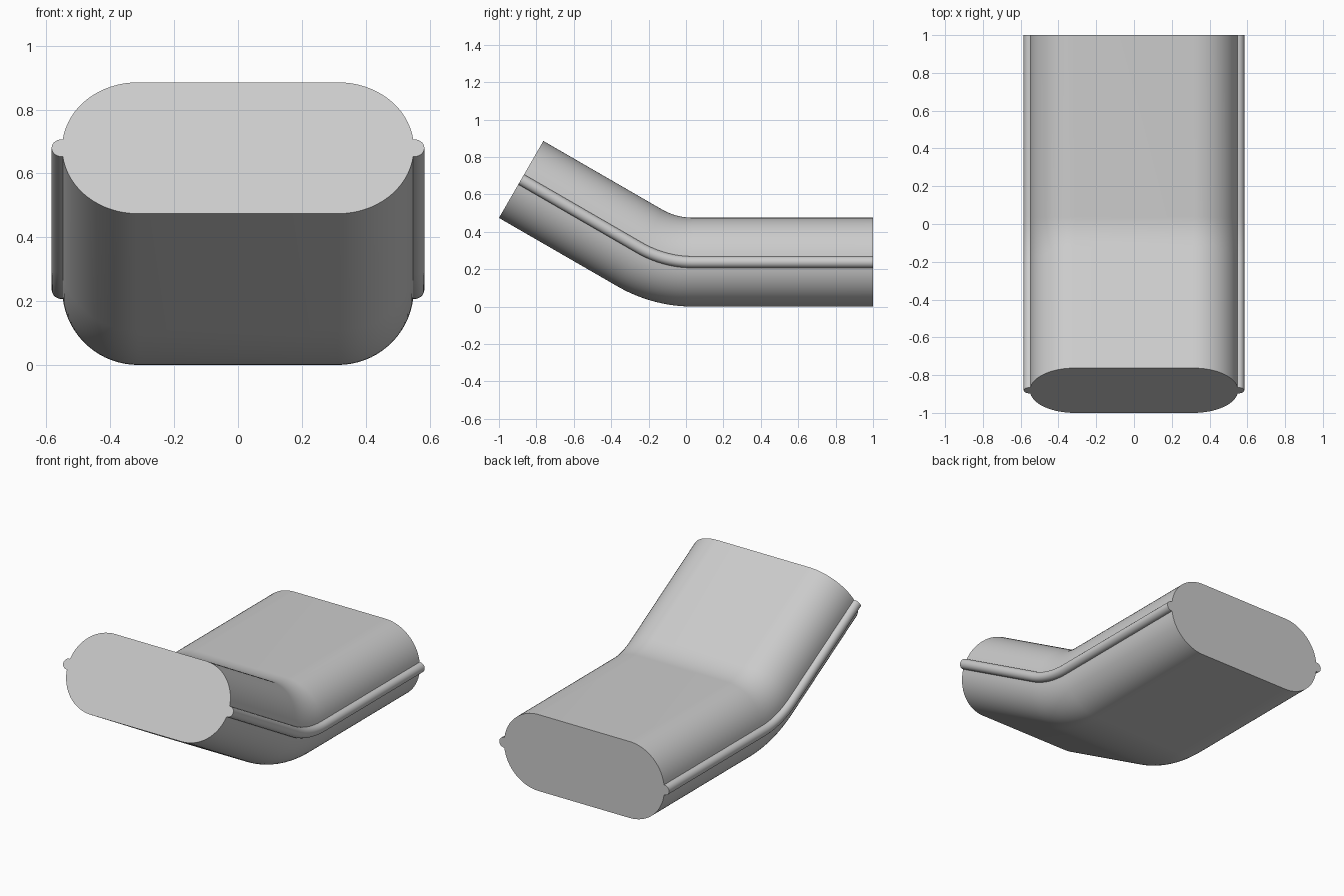
import bpy
import bmesh
import math
from mathutils import Vector

cube = bpy.data.objects.get("Cube")
if cube:
    bpy.data.objects.remove(cube, do_unlink=True)

HEIGHT = 0.475               # duct height
RADIUS = HEIGHT / 2          # rounded sides
HALF_WIDTH = 0.551
BEAD = 0.031                 # side bead radius
BEND_RADIUS = 0.81           # outer (lower) bend radius
BEND_Y = 0.038               # where the bend starts
BEND = math.radians(30)
BEND_STEPS = 20


def arc(cx, cy, r, start, end, steps):
    return [(cx + r * math.cos(start + (end - start) * i / steps),
             cy + r * math.sin(start + (end - start) * i / steps))
            for i in range(steps + 1)]


def cross_section():
    """Flat oval outline with a half-round bead on each side."""
    cx = HALF_WIDTH - RADIUS
    gap = math.asin(BEAD / RADIUS)
    quarter = math.pi / 2
    side = (arc(cx, RADIUS, RADIUS, -quarter, -gap, 16)
            + arc(HALF_WIDTH + 0.002, RADIUS, BEAD, -quarter, quarter, 14)
            + arc(cx, RADIUS, RADIUS, gap, quarter, 16))
    return side + [(-x, v) for x, v in reversed(side)]


def place(x, v, angle, run):
    """Put a section point at a bend angle, then run on along the tangent."""
    r = BEND_RADIUS - v
    return Vector((x,
                   BEND_Y - r * math.sin(angle) - run * math.cos(angle),
                   BEND_RADIUS - r * math.cos(angle) + run * math.sin(angle)))


# Stations: back end, bend, raised front end
front_run = (1 + BEND_Y - BEND_RADIUS * math.sin(BEND)) / math.cos(BEND)
stations = [(0, BEND_Y - 1)]
stations += [(BEND * i / BEND_STEPS, 0) for i in range(BEND_STEPS + 1)]
stations += [(BEND, front_run)]

# Sweep the section along the stations and cap both ends
bm = bmesh.new()
section = cross_section()
rings = [[bm.verts.new(place(x, v, a, run)) for x, v in section]
         for a, run in stations]
for r0, r1 in zip(rings, rings[1:]):
    for i in range(len(section)):
        j = (i + 1) % len(section)
        bm.faces.new((r0[i], r0[j], r1[j], r1[i]))
bm.faces.new(rings[0])
bm.faces.new(rings[-1])
bmesh.ops.recalc_face_normals(bm, faces=bm.faces)

mesh = bpy.data.meshes.new("duct_elbow")
bm.to_mesh(mesh)
bm.free()
duct = bpy.data.objects.new("duct_elbow", mesh)
bpy.context.collection.objects.link(duct)

# Plain grey material
grey = bpy.data.materials.new("light grey")
grey.use_nodes = True
colour = (0.6, 0.6, 0.6, 1)
grey.diffuse_color = colour
grey.node_tree.nodes["Principled BSDF"].inputs["Base Color"].default_value = colour
mesh.materials.append(grey)

# Smooth sides, crisp ends and bead edges
bpy.ops.object.select_all(action='DESELECT')
duct.select_set(True)
bpy.context.view_layer.objects.active = duct
bpy.ops.object.shade_smooth_by_angle(angle=math.radians(30))
